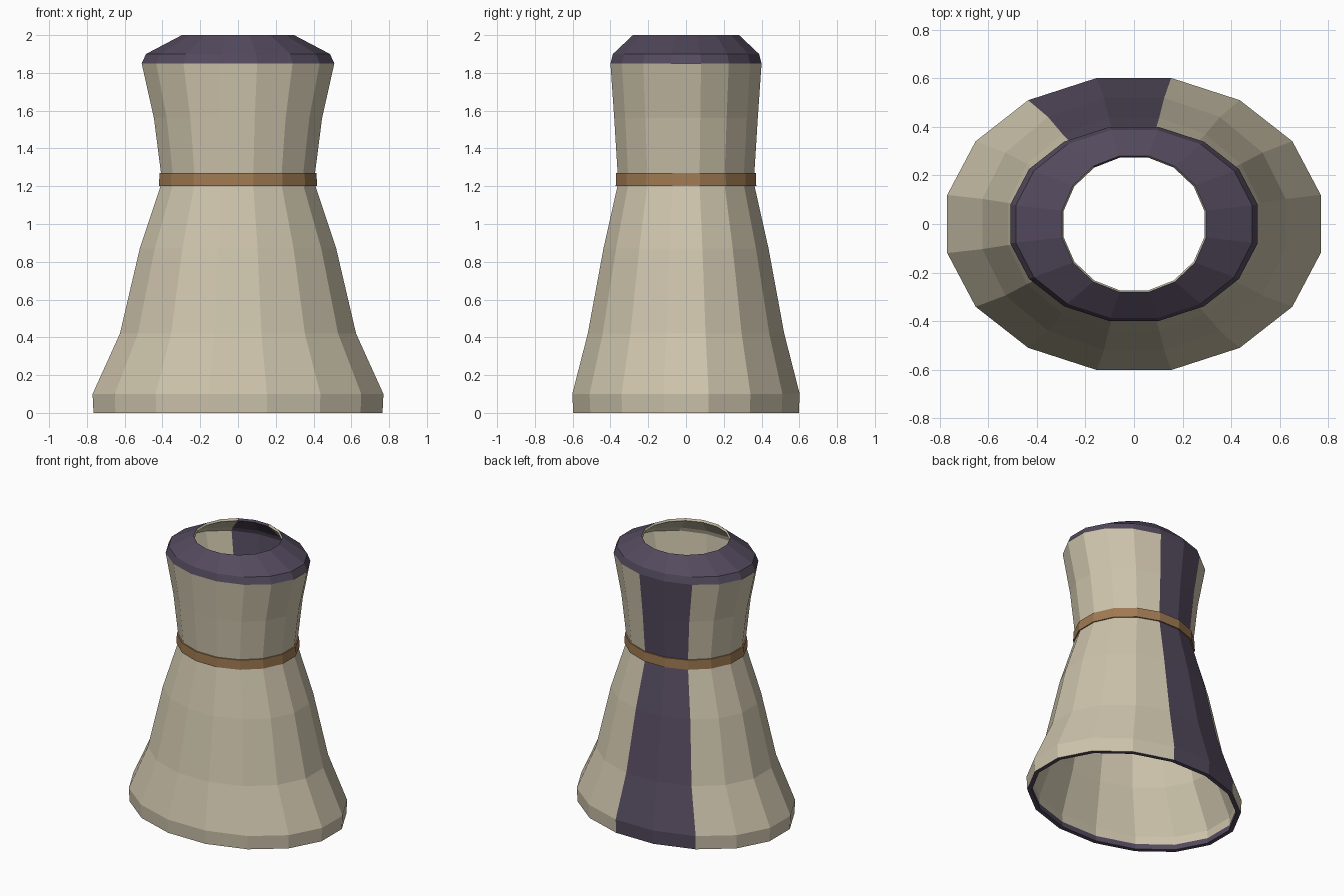
import bpy, bmesh, math

if "Cube" in bpy.data.objects:
    bpy.data.objects.remove(bpy.data.objects["Cube"])

SIDES = 16
HALF = math.pi / SIDES
STRIPE = (4, 5)          # back facets that carry the dark panel


def material(name, rgb):
    m = bpy.data.materials.new(name)
    m.diffuse_color = (*rgb, 1)
    m.use_nodes = True
    m.node_tree.nodes["Principled BSDF"].inputs["Base Color"].default_value = m.diffuse_color
    return m


cloth = material("cream_cloth", (0.61, 0.55, 0.41))
trim = material("plum_trim", (0.088, 0.068, 0.11))
leather = material("brown_leather", (0.35, 0.195, 0.085))


def lathe(name, section, mats, pick):
    """Closed section of (z, half width, half depth) swept around 16 flat sides."""
    bm = bmesh.new()
    k = 1 / math.cos(HALF)
    rings = []
    for z, w, d in section:
        rings.append([bm.verts.new((w * k * math.cos(HALF * (2 * i - 1)),
                                    d * k * math.sin(HALF * (2 * i - 1)), z))
                      for i in range(SIDES)])
    for r in range(len(rings)):
        a, b = rings[r], rings[(r + 1) % len(rings)]
        for i in range(SIDES):
            j = (i + 1) % SIDES
            f = bm.faces.new((a[i], a[j], b[j], b[i]))
            f.material_index = pick(r, i)
    bmesh.ops.recalc_face_normals(bm, faces=bm.faces)
    me = bpy.data.meshes.new(name)
    bm.to_mesh(me)
    bm.free()
    for m in mats:
        me.materials.append(m)
    ob = bpy.data.objects.new(name, me)
    bpy.context.collection.objects.link(ob)
    return ob


# Gown: flared skirt, waist, bodice and sloping collar
outer = [(0.0, 0.765, 0.597), (0.10, 0.77, 0.602), (0.42, 0.625, 0.52),
         (0.87, 0.52, 0.437), (1.20, 0.41, 0.363), (1.27, 0.408, 0.362),
         (1.56, 0.445, 0.38), (1.85, 0.51, 0.40), (1.90, 0.487, 0.387),
         (2.0, 0.297, 0.281)]
# Thin lining, running back down to a turned-up hem
T = 0.025
lining = [(1.985, 0.29, 0.274), (1.88, 0.46, 0.365)]
lining += [(z, w - T, d - T) for z, w, d in reversed(outer[2:8])]
lining += [(0.10, 0.74, 0.572), (0.04, 0.738, 0.57), (0.0, 0.735, 0.567)]
section = outer + lining
last = len(section) - 1


def gown_colour(r, i):
    if r in (7, 8) or r >= last - 1:     # collar, inner hem and underside
        return 1
    return 1 if i in STRIPE else 0       # back panel


lathe("gown", section, (cloth, trim), gown_colour)

# Belt around the waist
lathe("belt", [(1.20, 0.418, 0.372), (1.27, 0.416, 0.371),
               (1.27, 0.40, 0.355), (1.20, 0.40, 0.355)],
      (leather,), lambda r, i: 0)
